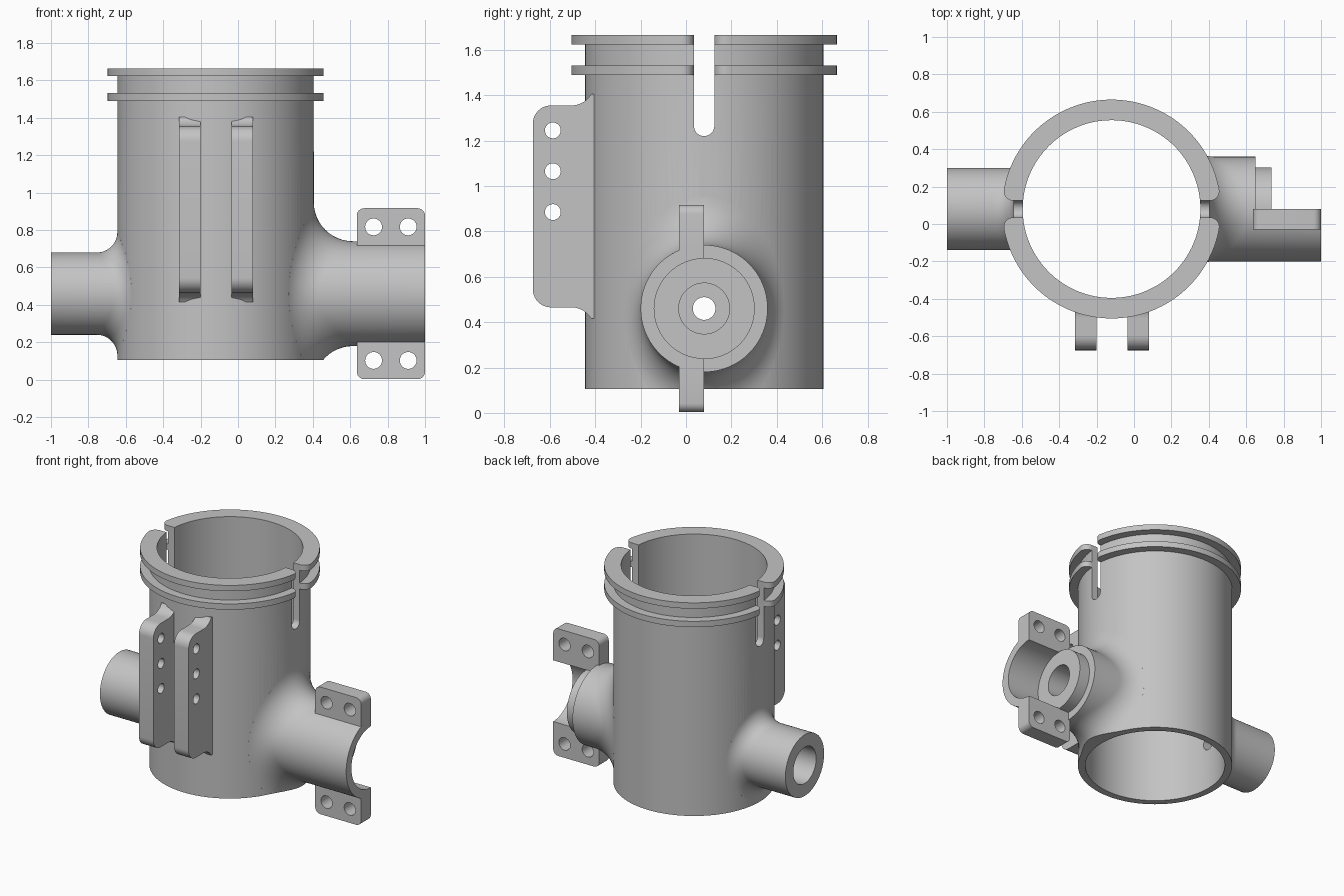
import bpy, bmesh
from math import sin, cos, pi, sqrt, atan2, radians
from mathutils import Vector, Matrix

if "Cube" in bpy.data.objects:
    bpy.data.objects.remove(bpy.data.objects["Cube"])

CX, CY, CZ = -0.12, 0.08, 0.46      # barrel axis and height of the side arms
BARREL, BORE, FLANGE = 0.525, 0.475, 0.585
BASE, TOP = 0.105, 1.665

grey = bpy.data.materials.new("plain grey")
grey.use_nodes = True
grey.diffuse_color = (0.55, 0.55, 0.55, 1)
grey.node_tree.nodes["Principled BSDF"].inputs["Base Color"].default_value = grey.diffuse_color


def finish(name, bm):
    bmesh.ops.recalc_face_normals(bm, faces=bm.faces)
    mesh = bpy.data.meshes.new(name)
    bm.to_mesh(mesh)
    bm.free()
    mesh.materials.append(grey)
    obj = bpy.data.objects.new(name, mesh)
    bpy.context.collection.objects.link(obj)
    return obj


def arc(u, v, r, start, end, n=10):
    angles = [radians(start + (end - start) * i / n) for i in range(n + 1)]
    return [(u + r * cos(a), v + r * sin(a)) for a in angles]


def prism(name, pts, axis, lo, hi):
    """Extrude a flat outline along x, y or z."""
    place = {"x": lambda u, v: (lo, u, v), "y": lambda u, v: (u, lo, v),
             "z": lambda u, v: (u, v, lo)}[axis]
    step = Vector([(hi - lo) * (axis == a) for a in "xyz"])
    bm = bmesh.new()
    face = bm.faces.new([bm.verts.new(place(u, v)) for u, v in pts])
    new = bmesh.ops.extrude_face_region(bm, geom=[face])["geom"]
    bmesh.ops.translate(bm, vec=step, verts=[g for g in new if isinstance(g, bmesh.types.BMVert)])
    return finish(name, bm)


def disc(name, u, v, r, axis, lo, hi, n=64):
    return prism(name, arc(u, v, r, 0, 360, n)[:-1], axis, lo, hi)


def box(name, a, b):
    return prism(name, [(a[0], a[1]), (b[0], a[1]), (b[0], b[1]), (a[0], b[1])], "z", a[2], b[2])


def combine(target, other, operation):
    other.hide_render = True
    mod = target.modifiers.new("combine", "BOOLEAN")
    mod.operation, mod.solver, mod.object = operation, "EXACT", other
    bpy.context.view_layer.objects.active = target
    bpy.ops.object.modifier_apply(modifier=mod.name)
    bpy.data.objects.remove(other)


def add(target, other):
    combine(target, other, "UNION")


def cut(target, other):
    combine(target, other, "DIFFERENCE")


def arm(name, side, r, fillet, end, n=96, steps=12):
    """Side pipe with a rolling-ball fillet onto the barrel."""
    bm = bmesh.new()
    rows = []
    for i in range(n):
        t = 2 * pi * i / n
        out = Vector((0, cos(t), sin(t)))
        c = out * (r + fillet)
        c.x = sqrt((BARREL + fillet) ** 2 - c.y ** 2)
        to_barrel = -Vector((c.x, c.y, 0)).normalized()
        pts = [c + fillet * to_barrel.slerp(-out, k / steps) for k in range(steps + 1)]
        pts = [Vector((0.2, pts[0].y, pts[0].z))] + pts + [Vector((end, r * out.y, r * out.z))]
        rows.append([bm.verts.new((CX + side * p.x, CY + p.y, CZ + p.z)) for p in pts])
    for a, b in zip(rows, rows[1:] + rows[:1]):
        for k in range(len(a) - 1):
            bm.faces.new((a[k], a[k + 1], b[k + 1], b[k]))
    bm.faces.new([row[0] for row in rows])
    bm.faces.new([row[-1] for row in rows])
    return finish(name, bm)


# Barrel, still solid, and the two side arms
body = disc("pipe_body", CX, CY, BARREL, "z", -0.3, TOP - 0.01, 128)
add(body, arm("small_arm", -1, 0.22, 0.11, 1 + CX))

clamp = arm("clamp_arm", 1, 0.28, 0.21, 1 - CX)
cut(clamp, disc("socket", CY, CZ, 0.22, "x", 0.65, 1.2))
cut(clamp, box("open_back", (0.65, CY, -0.2), (1.2, 0.6, 1.2)))
add(clamp, disc("boss", CY, CZ, 0.223, "x", 0.62, 0.735))
add(body, clamp)

cut(body, box("base_cut", (-1.5, -1, -1), (1.5, 1, BASE)))

# Bolt tabs above and below the open half of the clamp
for side in (1, -1):
    edge = CZ + side * 0.457
    mid = edge - side * 0.045
    outline = [(0.635, CZ + side * 0.24)]
    outline += [(u, CZ + side * v) for u, v in arc(0.675, 0.417, 0.04, 180, 90, 6)]
    outline += [(u, CZ + side * v) for u, v in arc(0.96, 0.417, 0.04, 90, 0, 6)]
    outline += [(1.0, CZ + side * 0.24)]
    tab = prism("bolt_tab", outline, "y", -0.03, CY)
    for x in (0.725, 0.91):
        cut(tab, disc("bolt_hole", x, CZ + side * 0.357, 0.045, "y", -0.2, 0.2, 32))
    add(body, tab)

# Twin front ribs with rounded corners and flared roots
MID = 0.91
half = arc(-0.595, 0.365, 0.08, 180, 90) + arc(-0.505, 0.545, 0.1, -90, -30)
half.append((-0.3, half[-1][1]))
rib_outline = [(y, MID + z) for y, z in half] + [(y, MID - z) for y, z in reversed(half)]
for x in (-0.315, -0.035):
    rib = prism("front_rib", rib_outline, "x", x, x + 0.115)
    for z in (1.245, 1.065, 0.885):
        cut(rib, disc("pin_hole", -0.587, z, 0.035, "x", x - 0.1, x + 0.2, 32))
    add(body, rib)

# Split flanges, rounded where they meet the slot
GAP, ROUND = 0.045, 0.05
cy = GAP + ROUND
cx = sqrt((FLANGE - ROUND) ** 2 - cy ** 2)
turn = atan2(cy, cx) * 180 / pi
half_ring = arc(cx, cy, ROUND, -90, turn, 8) + arc(0, 0, FLANGE, turn, 180 - turn, 64)[1:-1]
half_ring += arc(-cx, cy, ROUND, 180 - turn, 270, 8)
for low, high in ((1.49, 1.532), (1.623, TOP)):
    for side in (1, -1):
        pts = [(CX + u, CY + side * v) for u, v in half_ring]
        add(body, prism("flange", pts, "z", low, high))

# Main bore, slot through both sides, and the cross passage
cut(body, disc("main_bore", CX, CY, BORE, "z", -0.5, 2, 128))
slot = arc(CY, 1.265, GAP, 180, 360, 16) + [(CY + GAP, 2), (CY - GAP, 2)]
cut(body, prism("slot", slot, "x", -0.9, 0.7))
cut(body, disc("passage", CY, CZ, 0.05, "x", -1.2, 1.2, 48))
cut(body, disc("small_counterbore", CY, CZ, 0.13, "x", -1.2, -0.75))
cut(body, disc("clamp_counterbore", CY, CZ, 0.112, "x", 0.5, 1.2))

# Shading: smooth curves, sharp edges
bpy.ops.object.select_all(action="DESELECT")
body.select_set(True)
bpy.context.view_layer.objects.active = body
bpy.ops.object.shade_smooth_by_angle(angle=radians(30))
